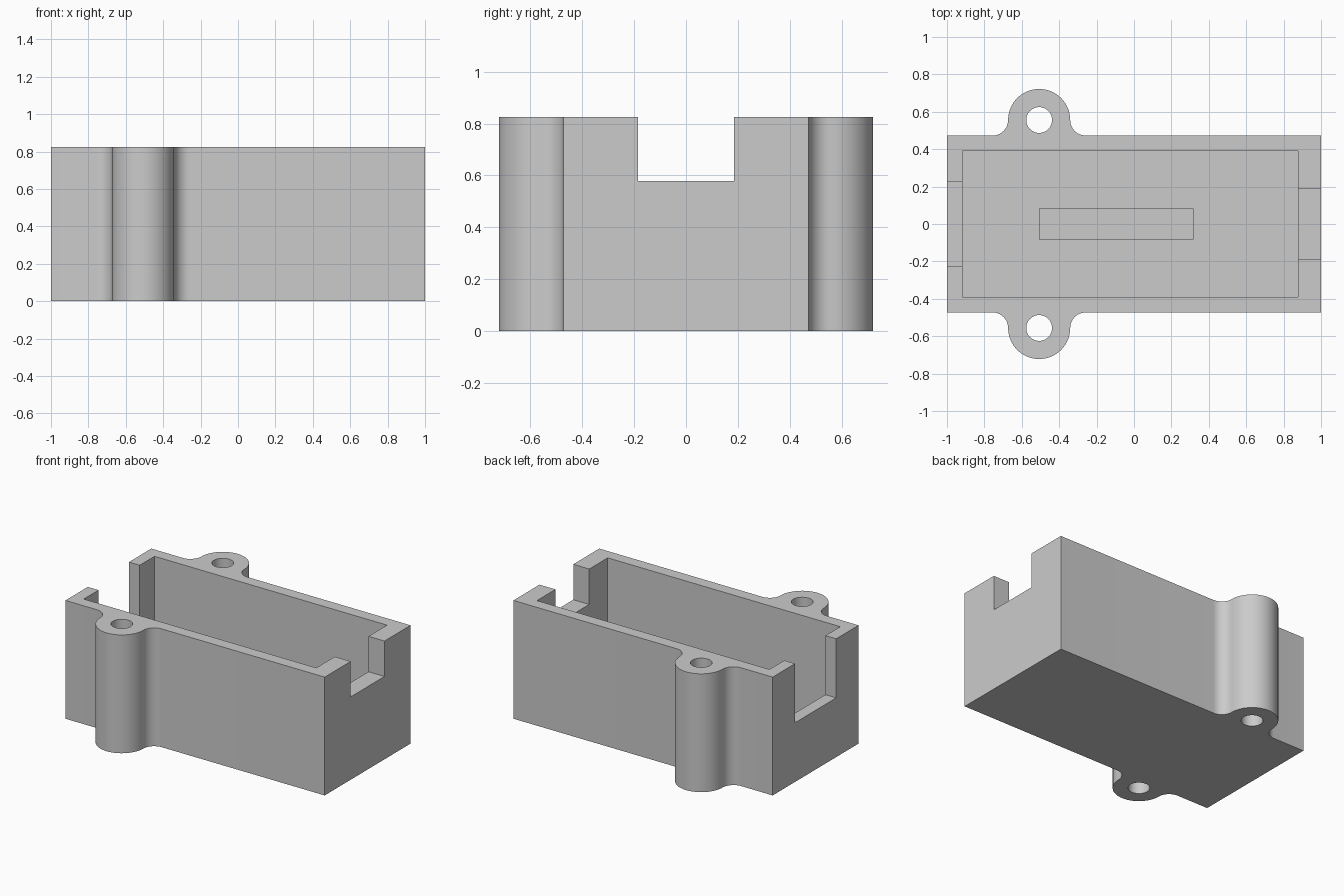
import bpy, bmesh
from math import cos, sin, pi, radians

cube = bpy.data.objects.get("Cube")
if cube:
    bpy.data.objects.remove(cube, do_unlink=True)

HEIGHT, FLOOR = 0.825, 0.083
HALF_Y, WALL = 0.473, 0.083
LUG_X, LUG_R, HOLE_R = -0.507, 0.166, 0.069
LUG_Y = HALF_Y + WALL

grey = bpy.data.materials.new("light grey plastic")
grey.use_nodes = True
grey.diffuse_color = (0.6, 0.6, 0.6, 1)
grey.node_tree.nodes["Principled BSDF"].inputs["Base Color"].default_value = (0.6, 0.6, 0.6, 1)


def arc(cx, cy, r, start, end, steps):
    angles = [radians(start + (end - start) * i / steps) for i in range(steps + 1)]
    return [(cx + r * cos(a), cy + r * sin(a)) for a in angles]


def prism(name, outline, z0, z1):
    """Extrude a flat outline from z0 up to z1."""
    bm = bmesh.new()
    face = bm.faces.new([bm.verts.new((x, y, z0)) for x, y in outline])
    top = bmesh.ops.extrude_face_region(bm, geom=[face])["geom"]
    for v in top:
        if isinstance(v, bmesh.types.BMVert):
            v.co.z = z1
    bmesh.ops.recalc_face_normals(bm, faces=bm.faces[:])
    mesh = bpy.data.meshes.new(name)
    bm.to_mesh(mesh)
    bm.free()
    mesh.materials.append(grey)
    obj = bpy.data.objects.new(name, mesh)
    bpy.context.collection.objects.link(obj)
    return obj


def box(name, x0, x1, half_y, z0, z1):
    outline = [(x0, -half_y), (x1, -half_y), (x1, half_y), (x0, half_y)]
    return prism(name, outline, z0, z1)


# Back edge of the outline: concave fillet, round lug, concave fillet
offset = LUG_R + WALL
lug = (arc(LUG_X - offset, LUG_Y, WALL, -90, 0, 12)
       + arc(LUG_X, LUG_Y, LUG_R, 180, 0, 32)[1:]
       + arc(LUG_X + offset, LUG_Y, WALL, 180, 270, 12)[1:])
back = [(-1, HALF_Y)] + lug + [(1, HALF_Y)]
front = [(x, -y) for x, y in reversed(back)]
case = prism("case_body", back + front, 0, HEIGHT)

# Cavity, end notches and screw holes
above = HEIGHT + 0.1
cutters = [
    box("cavity_cutter", -0.917, 0.877, HALF_Y - WALL, FLOOR, above),
    box("left_notch_cutter", -1.1, -0.8, 0.227, 0.413, above),
    box("right_notch_cutter", 0.8, 1.1, 0.186, 0.578, above),
]
for side in (-1, 1):
    circle = arc(LUG_X, side * LUG_Y, HOLE_R, 0, 360, 40)[:-1]
    cutters.append(prism("screw_hole_cutter", circle, -0.1, above))

for cutter in cutters:
    cutter.hide_render = True
    mod = case.modifiers.new("cut", "BOOLEAN")
    mod.operation, mod.solver, mod.object = "DIFFERENCE", "EXACT", cutter

bpy.ops.object.select_all(action="DESELECT")
case.select_set(True)
bpy.context.view_layer.objects.active = case
for mod in list(case.modifiers):
    bpy.ops.object.modifier_apply(modifier=mod.name)
for cutter in cutters:
    bpy.data.objects.remove(cutter, do_unlink=True)
bpy.ops.object.shade_smooth_by_angle(angle=radians(30))

# Low support rib on the floor of the cavity
box("support_rib", -0.508, 0.317, 0.083, FLOOR - 0.01, 0.2)
